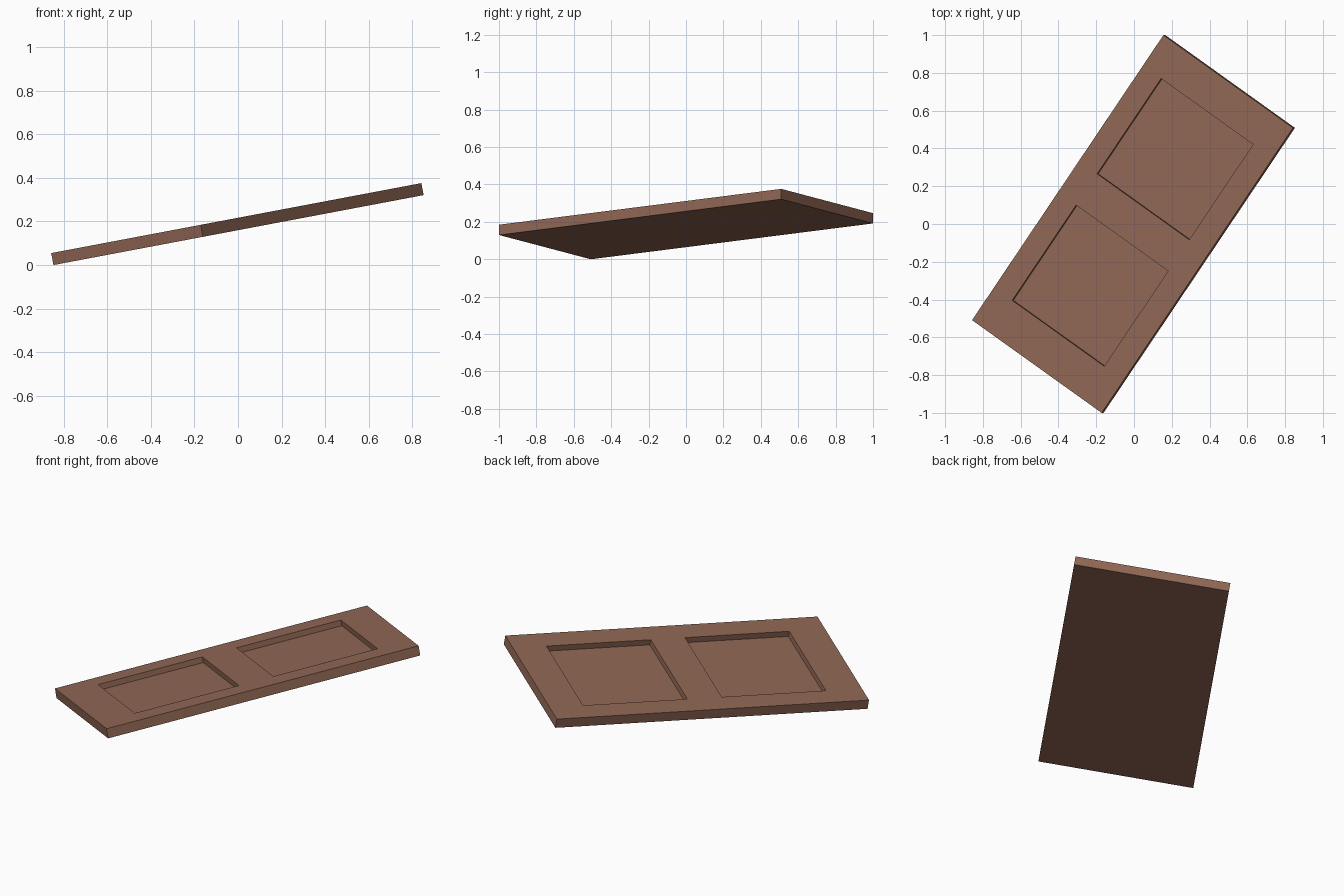
import bpy, bmesh
from mathutils import Vector

if "Cube" in bpy.data.objects:
    bpy.data.objects.remove(bpy.data.objects["Cube"])

# Tilted board frame: long edge, short edge and unit normal
SLOPE, THICK, DEPTH = 0.189, 0.056, 0.033
LONG = Vector((1.013, 1.509, 1.013 * SLOPE))
SHORT = Vector((0.686, -0.491, 0.686 * SLOPE))
NORMAL = SHORT.cross(LONG).normalized()
CORNER = Vector((-0.847, -0.509, 0))          # lowest corner of the underside


def point(u, v, h):
    return CORNER + LONG * u + SHORT * v + NORMAL * h


# Front grid: cells at (1,1) and (3,1) become the recessed panels
us = [0, 0.115, 0.449, 0.559, 0.893, 1]
vs = [0, 0.14, 0.85, 1]
bm = bmesh.new()
grid = [[bm.verts.new(point(u, v, 0)) for v in vs] for u in us]
cells = {}
for i in range(len(us) - 1):
    for j in range(len(vs) - 1):
        cells[i, j] = bm.faces.new((grid[i][j], grid[i][j + 1],
                                    grid[i + 1][j + 1], grid[i + 1][j]))

# Thickness: lift the whole grid, keeping a flat underside
base = list(bm.faces)
keep = [cells[1, 1], cells[3, 1]]
centres = [f.calc_center_median() + NORMAL * THICK for f in keep]
res = bmesh.ops.extrude_face_region(bm, geom=base, use_keep_orig=True)
moved = [g for g in res["geom"] if isinstance(g, bmesh.types.BMVert)]
bmesh.ops.translate(bm, verts=moved, vec=NORMAL * THICK)

# Recesses: push the two panel cells down with straight walls
for c in centres:
    face = min(bm.faces, key=lambda f: (f.calc_center_median() - c).length)
    res = bmesh.ops.extrude_discrete_faces(bm, faces=[face])
    old_rim = res["faces"][0]
    bmesh.ops.translate(bm, verts=old_rim.verts[:], vec=-NORMAL * DEPTH)

bmesh.ops.recalc_face_normals(bm, faces=bm.faces[:])
mesh = bpy.data.meshes.new("panel_door")
bm.to_mesh(mesh)
bm.free()
door = bpy.data.objects.new("panel_door", mesh)
bpy.context.collection.objects.link(door)

# Brown wood
wood = bpy.data.materials.new("brown_wood")
wood.diffuse_color = (0.28, 0.135, 0.09, 1)
wood.use_nodes = True
wood.node_tree.nodes["Principled BSDF"].inputs["Base Color"].default_value = wood.diffuse_color
mesh.materials.append(wood)
